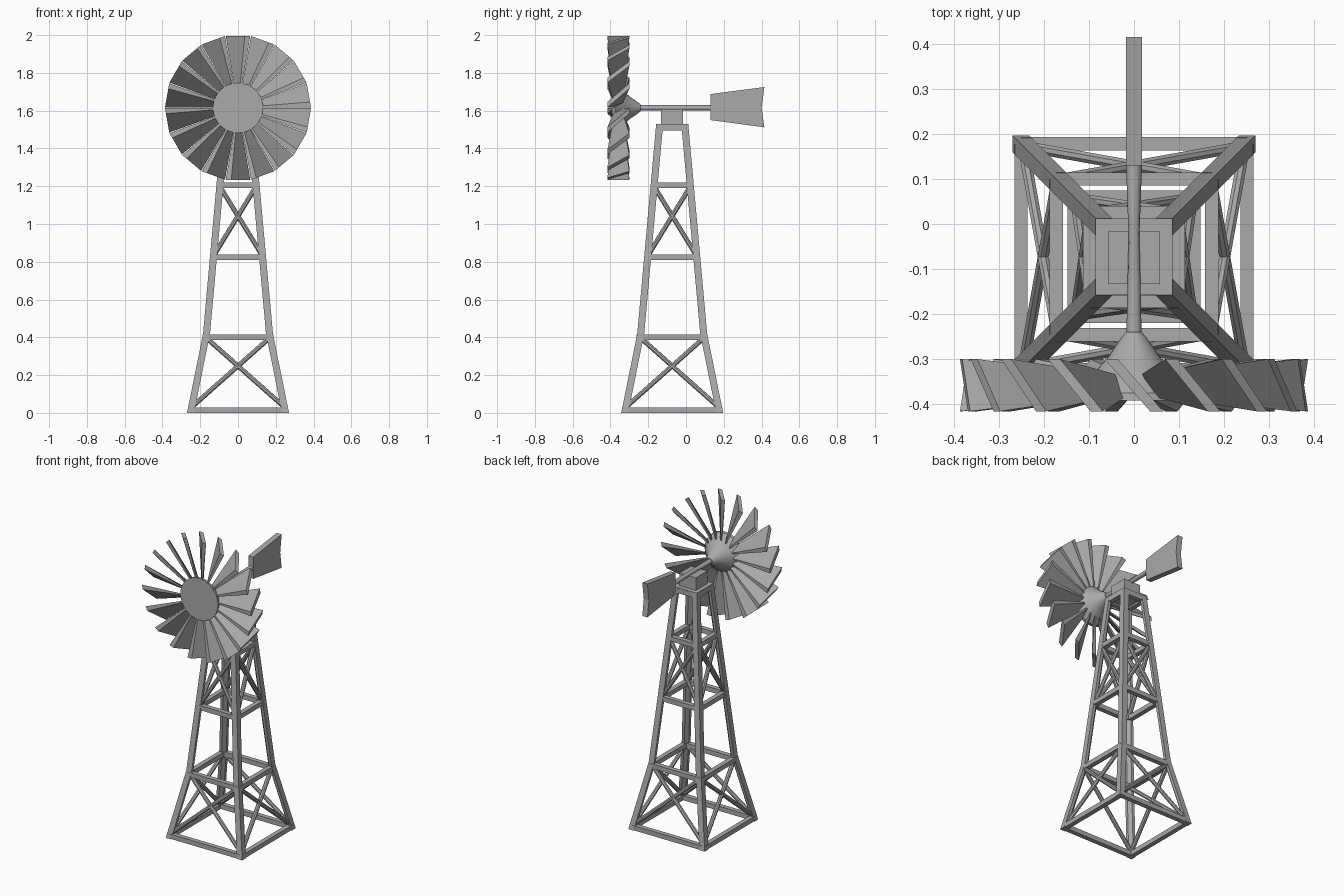
import bpy, bmesh, math
from mathutils import Vector, Matrix

cube = bpy.data.objects.get("Cube")
if cube:
    bpy.data.objects.remove(cube)

grey = bpy.data.materials.new("galvanised_grey")
grey.use_nodes = True
colour = (0.4, 0.4, 0.4, 1)
grey.diffuse_color = colour
grey.node_tree.nodes["Principled BSDF"].inputs["Base Color"].default_value = colour

TOWER_Y = -0.073
AXLE_Z = 1.615
KINK_Z, TOP_Z = 0.42, 1.53


def finish(bm, name, smooth=False):
    """Turn a bmesh into a named grey object."""
    bmesh.ops.recalc_face_normals(bm, faces=bm.faces)
    mesh = bpy.data.meshes.new(name)
    bm.to_mesh(mesh)
    bm.free()
    mesh.materials.append(grey)
    obj = bpy.data.objects.new(name, mesh)
    bpy.context.collection.objects.link(obj)
    if smooth:
        bpy.ops.object.select_all(action='DESELECT')
        obj.select_set(True)
        bpy.context.view_layer.objects.active = obj
        bpy.ops.object.shade_smooth_by_angle(angle=math.radians(35))
    return obj


def loft(bm, sections):
    """Skin a list of equal-length point rings, capping both ends."""
    rings = [[bm.verts.new(p) for p in s] for s in sections]
    n = len(rings[0])
    for a, b in zip(rings, rings[1:]):
        for i in range(n):
            j = (i + 1) % n
            bm.faces.new((a[i], a[j], b[j], b[i]))
    bm.faces.new(rings[0])
    bm.faces.new(rings[-1])


def bar(bm, a, b, radius, sides=8):
    """Straight strut between two points; four sides give a square beam."""
    a, b = Vector(a), Vector(b)
    turn = (b - a).to_track_quat('Z', 'Y').to_matrix().to_4x4()
    mat = Matrix.Translation((a + b) / 2) @ turn @ Matrix.Rotation(math.pi / sides, 4, 'Z')
    bmesh.ops.create_cone(bm, cap_ends=True, segments=sides, radius1=radius,
                          radius2=radius, depth=(b - a).length, matrix=mat)


def box(name, centre, size):
    bm = bmesh.new()
    bmesh.ops.create_cube(bm, size=1, matrix=Matrix.Translation(centre) @ Matrix.Diagonal((*size, 1)))
    return finish(bm, name)


def half_width(z):
    if z < KINK_Z:
        return 0.27 + (0.185 - 0.27) * z / KINK_Z
    return 0.185 + (0.085 - 0.185) * (z - KINK_Z) / (TOP_Z - KINK_Z)


def side_point(side, u, z, inset):
    """Point on one tower side; u runs from -1 to 1 across it."""
    h = half_width(z) - inset
    p = Matrix.Rotation(side * math.pi / 2, 3, 'Z') @ Vector((u * h, -h, z))
    return p + Vector((0, TOWER_Y, 0))


# Corner legs, sharp outside and chamfered inside
t = 0.037
leg_shape = [(0, 0), (t, 0), (t, t / 2), (t / 2, t), (0, t)]
bm = bmesh.new()
for sx in (-1, 1):
    for sy in (-1, 1):
        loft(bm, [[(sx * (half_width(z) - a), TOWER_Y + sy * (half_width(z) - b), z)
                   for a, b in leg_shape] for z in (0, KINK_Z, TOP_Z)])
finish(bm, "tower_legs", True)

# Horizontal rings
bm = bmesh.new()
for z in (0.015, 0.4, 0.825, 1.205, 1.51):
    for side in range(4):
        bar(bm, side_point(side, -1, z, 0.016), side_point(side, 1, z, 0.016), 0.021, 4)
finish(bm, "tower_rings")

# Crossed braces
bm = bmesh.new()
for low, high in ((0.03, 0.4), (0.83, 1.2)):
    for side in range(4):
        for u in (-1, 1):
            bar(bm, side_point(side, -u, low, 0.018), side_point(side, u, high, 0.018), 0.013)
finish(bm, "cross_braces", True)

# Cap and gearbox
box("tower_cap", (0, TOWER_Y, 1.518), (0.17, 0.17, 0.024))
box("gearbox", (0, TOWER_Y - 0.002, 1.565), (0.116, 0.116, 0.09))

# Axle, pinched in the middle and running back into the vane
bm = bmesh.new()
axle = [(-0.3, 0.017), (-0.2, 0.016), (-0.03, 0.012), (0.14, 0.018)]
loft(bm, [[(w * math.cos(k * math.tau / 12), y, AXLE_Z + 0.014 * math.sin(k * math.tau / 12))
           for k in range(12)] for y, w in axle])
finish(bm, "axle", True)

# Hub: broad front disc narrowing back to the axle
bm = bmesh.new()
hub = [(0.133, -0.392), (0.131, -0.375), (0.075, -0.315), (0.057, -0.295), (0.035, -0.262), (0.018, -0.24)]
loft(bm, [[(r * math.cos(k * math.tau / 32), y, AXLE_Z + r * math.sin(k * math.tau / 32))
           for k in range(32)] for r, y in hub])
finish(bm, "wheel_hub", True)

# Pitched blades
BLADES = 18
WHEEL_Y = -0.358
bm = bmesh.new()


def blade_section(r, depth):
    w = r * math.tan(math.pi / BLADES) * 0.97
    edge = w * 0.45
    return [(-w, depth, r), (-w + edge, depth, r), (w, -depth, r), (w - edge, -depth, r)]


for i in range(BLADES):
    turn = Matrix.Translation((0, WHEEL_Y, AXLE_Z)) @ Matrix.Rotation(i * math.tau / BLADES, 4, 'Y')
    loft(bm, [[turn @ Vector(p) for p in blade_section(r, d)]
              for r, d in ((0.1, 0.025), (0.381, 0.058))])
finish(bm, "wheel_blades")

# Tail vane with a notched trailing edge
vane = [(0.13, 1.55), (0.415, 1.512), (0.4, 1.615), (0.415, 1.725), (0.13, 1.688)]
bm = bmesh.new()
loft(bm, [[(x, y, z) for y, z in vane] for x in (-0.018, 0.018)])
finish(bm, "tail_vane")
